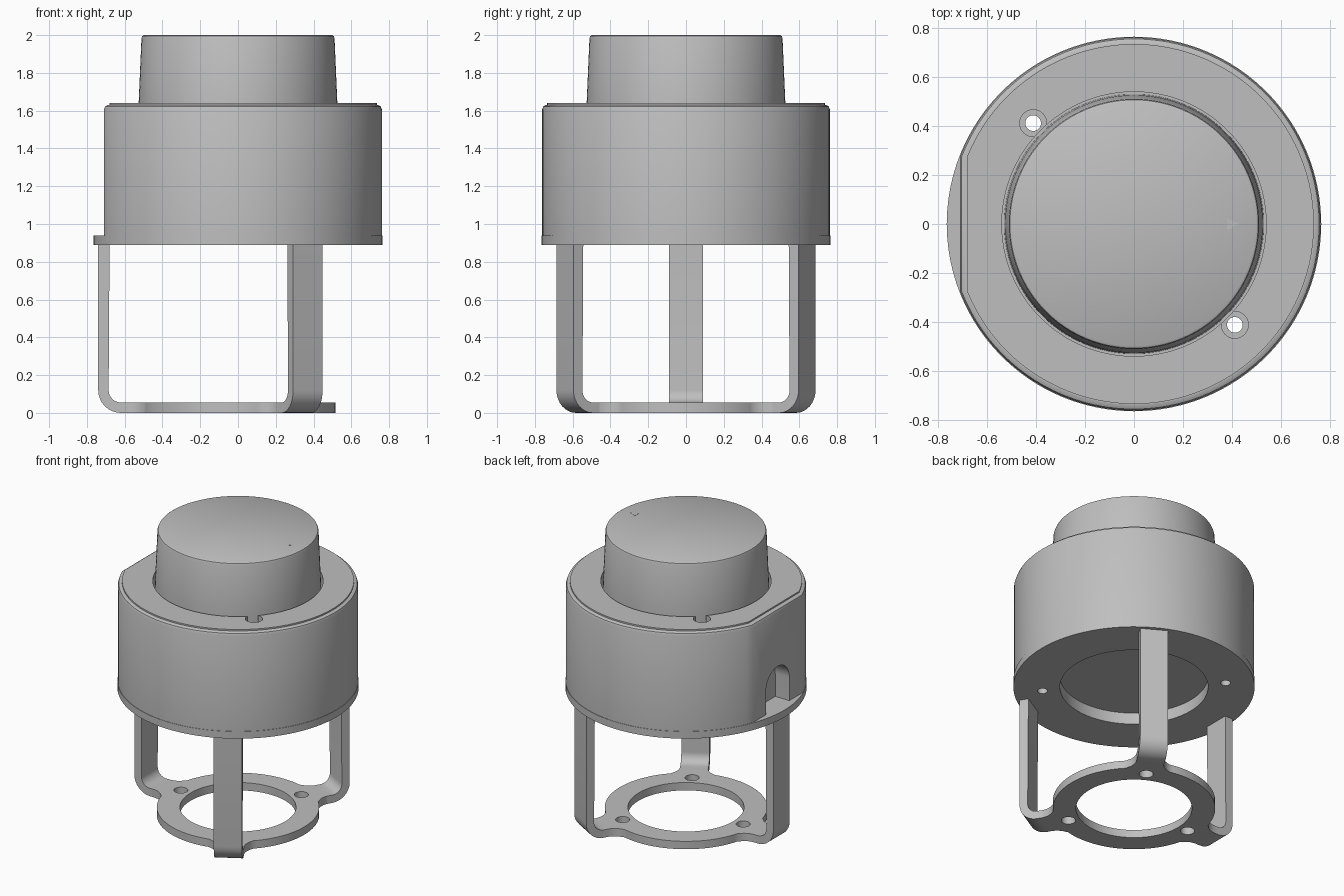
import bpy, bmesh, math
from mathutils import Matrix, Vector

cube = bpy.data.objects.get("Cube")
if cube:
    bpy.data.objects.remove(cube, do_unlink=True)

GREY = (0.52, 0.52, 0.52, 1)
grey = bpy.data.materials.new("plain grey")
grey.use_nodes = True
grey.diffuse_color = GREY
grey.node_tree.nodes["Principled BSDF"].inputs["Base Color"].default_value = GREY
SEG = 96


def finish(name, bm):
    bmesh.ops.recalc_face_normals(bm, faces=bm.faces)
    mesh = bpy.data.meshes.new(name)
    bm.to_mesh(mesh)
    bm.free()
    mesh.materials.append(grey)
    ob = bpy.data.objects.new(name, mesh)
    bpy.context.collection.objects.link(ob)
    return ob


def loft(name, rings):
    """Stack of closed outlines with equal point counts, capped at both ends."""
    bm = bmesh.new()
    loops = [[bm.verts.new(p) for p in ring] for ring in rings]
    n = len(loops[0])
    for a, b in zip(loops, loops[1:]):
        for i in range(n):
            j = (i + 1) % n
            bm.faces.new((a[i], a[j], b[j], b[i]))
    bm.faces.new(loops[0])
    bm.faces.new(loops[-1])
    return finish(name, bm)


def turned(name, profile, center=(0, 0), seg=SEG):
    """Round part from (radius, z) pairs."""
    angles = [2 * math.pi * i / seg for i in range(seg)]
    return loft(name, [[(center[0] + r * math.cos(t), center[1] + r * math.sin(t), z)
                        for t in angles] for r, z in profile])


def d_outline(r, flat, z):
    """Circle with a chord cut off at x = -flat."""
    end = math.pi - math.acos(flat / r)
    return [(r * math.cos(t), r * math.sin(t), z)
            for t in (end * (2 * i / SEG - 1) for i in range(SEG + 1))]


def combine(ob, others, operation):
    for other in others:
        mod = ob.modifiers.new(operation.lower(), 'BOOLEAN')
        mod.operation = operation
        mod.solver = 'EXACT'
        mod.object = other
    bpy.context.view_layer.update()
    deps = bpy.context.evaluated_depsgraph_get()
    mesh = bpy.data.meshes.new_from_object(ob.evaluated_get(deps))
    ob.modifiers.clear()
    ob.data = mesh


def prism(name, points, offset, matrix):
    """Flat outline extruded along an offset, then placed."""
    off = Vector(offset)
    return loft(name, [[matrix @ Vector(p) for p in points],
                       [matrix @ (Vector(p) + off) for p in points]])


def arc(cx, cz, r, start, end, n=8):
    return [(cx + r * math.cos(math.radians(start + (end - start) * i / n)),
             cz + r * math.sin(math.radians(start + (end - start) * i / n)))
            for i in range(n + 1)]


# Housing with one flat side, rounded rim and thin raised top
housing = loft("housing", [d_outline(r, f, z) for r, f, z in (
    (0.762, 0.71, 0.94), (0.762, 0.71, 1.605), (0.756, 0.704, 1.622),
    (0.74, 0.69, 1.63), (0.735, 0.68, 1.63), (0.735, 0.68, 1.64))])
base_lip = turned("base_lip", [(0.765, 0.89), (0.765, 0.94)])

# Cutters: knob well, underside recess, screw holes and cable arch
well = turned("well_cutter", [(0.54, 1.5), (0.54, 1.8)])
recess = turned("recess_cutter", [(0.47, 0.8), (0.47, 0.97)])
drills, sinks = [], []
for s in (-1, 1):
    spot = (0.412 * s, -0.412 * s)
    drills.append(turned("drill_cutter", [(0.032, 0.7), (0.032, 1.9)], spot, 24))
    sinks.append(turned("sink_cutter", [(0.055, 1.56), (0.055, 1.9)], spot, 32))
arch_outline = [(-0.8, y, z) for y, z in
                [(0.13, 0.93)] + arc(0, 1.1, 0.13, 0, 180, 24) + [(-0.13, 0.93)]]
arch = prism("arch_cutter", arch_outline, (0.2, 0, 0), Matrix())
combine(housing, [well, recess, arch] + drills + sinks, 'DIFFERENCE')
combine(base_lip, [recess] + drills, 'DIFFERENCE')

# Tapered knob with softened top edge
knob = turned("knob", [(0.53, 1.5), (0.526, 1.64), (0.511, 1.985),
                       (0.507, 1.995), (0.498, 2.0)])
# Small pointer inlay on the knob
pointer = prism("pointer", [(0.38, -0.025, 1.998), (0.38, 0.025, 1.998),
                            (0.43, 0, 1.998)], (0, 0, 0.003), Matrix())

# Foot ring with three bent legs
foot_frame = turned("foot_frame", [(0.515, 0), (0.515, 0.055)])
leg_profile = ([(0.49, 0)] + arc(0.62, 0.12, 0.12, -90, 0) + [(0.74, 0.895), (0.68, 0.895)]
               + arc(0.62, 0.12, 0.065, 0, -90) + [(0.49, 0.055)])
side = [(0.47, 0.165), (0.525, 0.112), (0.55, 0.097), (0.58, 0.09)]
web_outline = [(x, y, 0) for x, y in side] + [(x, -y, 0) for x, y in reversed(side)]
legs, webs, bolt_holes = [], [], []
for angle in (60, 180, 300):
    turn = Matrix.Rotation(math.radians(angle), 4, 'Z')
    legs.append(prism("leg", [(x, -0.09, z) for x, z in leg_profile], (0, 0.18, 0), turn))
    webs.append(prism("web", web_outline, (0, 0, 0.055), turn))
    hole = turn @ Vector((0.443, 0, 0))
    bolt_holes.append(turned("bolt_cutter", [(0.045, -0.1), (0.045, 0.2)], hole[:2], 24))
opening = turned("opening_cutter", [(0.368, -0.1), (0.368, 0.2)])
combine(foot_frame, webs + legs, 'UNION')
combine(foot_frame, [opening] + bolt_holes, 'DIFFERENCE')

for helper in [well, recess, arch, opening] + drills + sinks + legs + webs + bolt_holes:
    bpy.data.objects.remove(helper, do_unlink=True)

# Smooth curved walls, keep hard edges
bpy.ops.object.select_all(action='DESELECT')
for part in (housing, base_lip, knob, pointer, foot_frame):
    part.select_set(True)
bpy.context.view_layer.objects.active = housing
bpy.ops.object.shade_smooth_by_angle(angle=math.radians(30))
